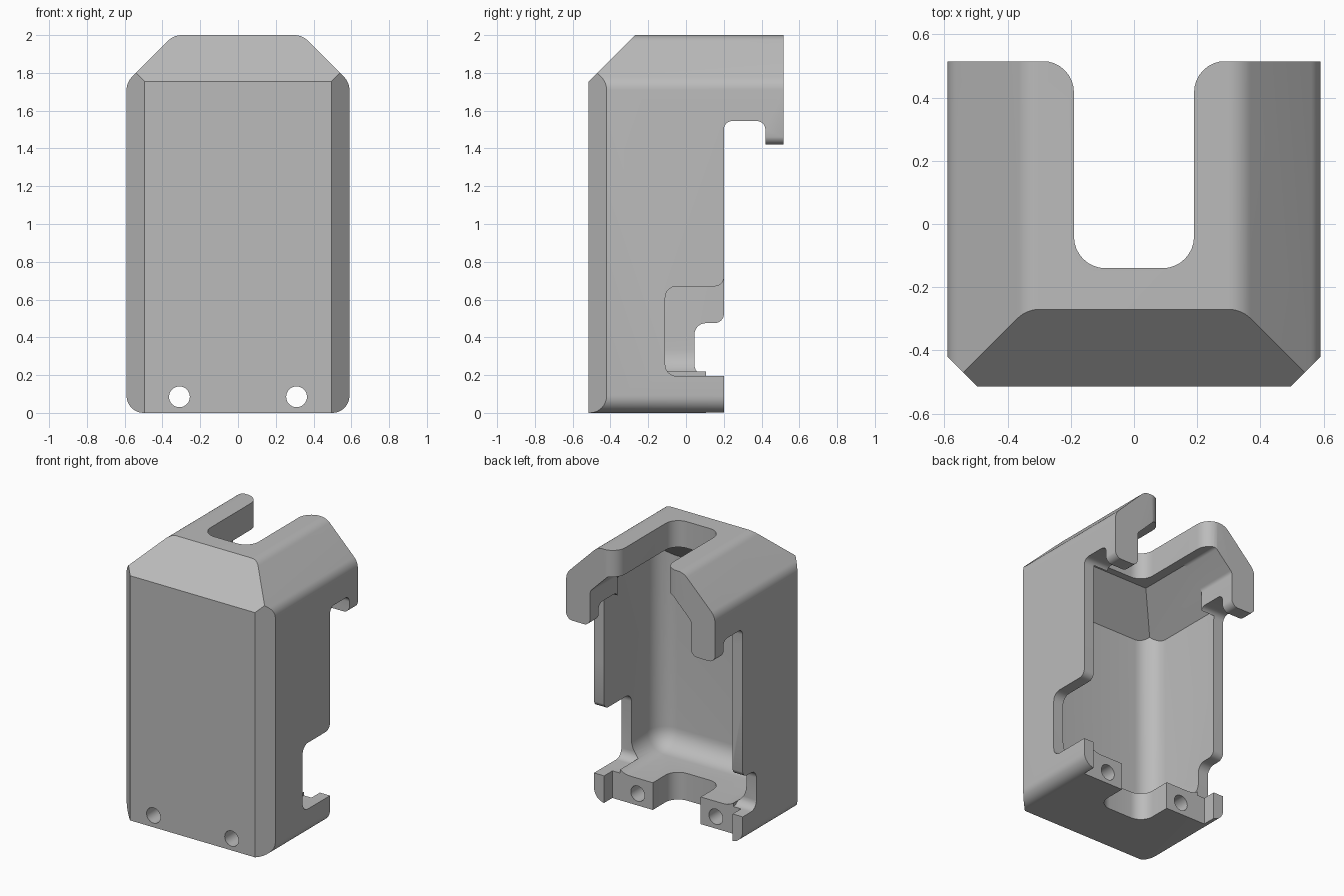
import bpy, bmesh, math
from mathutils import Vector

cube = bpy.data.objects.get("Cube")
if cube:
    bpy.data.objects.remove(cube, do_unlink=True)

grey = bpy.data.materials.new("plain grey")
grey.use_nodes = True
colour = (0.5, 0.5, 0.5, 1)
grey.diffuse_color = colour
grey.node_tree.nodes["Principled BSDF"].inputs["Base Color"].default_value = colour


def rounded(points, steps=8):
    """Outline from (a, b) or (a, b, radius) points, with arcs at the radii."""
    out = []
    for i, p in enumerate(points):
        corner = Vector(p[:2])
        if len(p) < 3:
            out.append(corner)
            continue
        to_prev = (Vector(points[i - 1][:2]) - corner).normalized()
        to_next = (Vector(points[(i + 1) % len(points)][:2]) - corner).normalized()
        half = to_prev.angle(to_next) / 2
        centre = corner + (to_prev + to_next).normalized() * p[2] / math.sin(half)
        start = corner + to_prev * p[2] / math.tan(half) - centre
        end = corner + to_next * p[2] / math.tan(half) - centre
        sweep = start.angle(end)
        for k in range(steps + 1):
            t = k / steps
            out.append(centre + (start * math.sin((1 - t) * sweep)
                                 + end * math.sin(t * sweep)) / math.sin(sweep))
    return out


def mirrored(half):
    """Closes a right-hand half outline with its mirror image."""
    return half + [(-p[0], *p[1:]) for p in reversed(half)]


def prism(points, axis, lo, hi):
    bm = bmesh.new()
    place = {"x": lambda a, b, t: (t, a, b),
             "y": lambda a, b, t: (a, t, b),
             "z": lambda a, b, t: (a, b, t)}[axis]
    outline = rounded(points)
    face = bm.faces.new([bm.verts.new(place(p.x, p.y, lo)) for p in outline])
    new = bmesh.ops.extrude_face_region(bm, geom=[face])["geom"]
    bmesh.ops.translate(bm, vec=Vector(place(0, 0, hi - lo)),
                        verts=[g for g in new if isinstance(g, bmesh.types.BMVert)])
    bmesh.ops.recalc_face_normals(bm, faces=bm.faces)
    return bm


def slice_off(bm, point, normal):
    """Removes what lies beyond a plane and caps the opening."""
    bmesh.ops.bisect_plane(bm, geom=bm.verts[:] + bm.edges[:] + bm.faces[:], dist=1e-5,
                           plane_co=point, plane_no=normal, clear_outer=True)
    bmesh.ops.holes_fill(bm, edges=[e for e in bm.edges if e.is_boundary], sides=0)


def make(name, bm):
    bmesh.ops.recalc_face_normals(bm, faces=bm.faces)
    mesh = bpy.data.meshes.new(name)
    bm.to_mesh(mesh)
    bm.free()
    obj = bpy.data.objects.new(name, mesh)
    bpy.context.collection.objects.link(obj)
    mesh.materials.append(grey)
    return obj


def box(x0, x1, y0, y1, z0, z1):
    return prism([(x0, y0), (x1, y0), (x1, y1), (x0, y1)], "z", z0, z1)


# Outer housing with chamfered front and shoulders
outer = prism(mirrored([(0.59, 0, 0.09), (0.59, 1.75, 0.1), (0.34, 2, 0.1)]),
              "y", -0.515, 0.515)
slice_off(outer, (0, -0.515, 1.755), (0, -1, 1))
for side in (1, -1):
    slice_off(outer, (side * 0.59, -0.42, 0), (side, -1, 0))
housing = make("housing", outer)

# Inner cavity: coved floor, rounded front corners, sloped ceiling
FLOOR, FRONT = 0.195, -0.43
cavity = box(-0.51, 0.51, FRONT, 0.205, FLOOR, 1.81)
soft = []
for e in cavity.edges:
    a, b = (v.co for v in e.verts)
    upright = abs(a.z - b.z) > 0.1 and a.y < 0
    floor_edge = max(a.z, b.z) < 0.5 and min(a.y, b.y) < 0
    if upright or floor_edge:
        soft.append(e)
bmesh.ops.bevel(cavity, geom=soft, offset=0.14, segments=8, profile=0.5,
                affect="EDGES", clamp_overlap=False)
slice_off(cavity, (0, FRONT, 1.57), (0, -1, 1))
for side in (1, -1):
    slice_off(cavity, (side * 0.51, 0, 1.56), (side, 0, 1))

# Space under the rear hooks, with rounded hook tips
under_hooks = prism(mirrored([(0.7, -0.5), (0.7, 1.47), (0.591, 1.47), (0.591, 1.42, 0.05),
                              (0.4, 1.42, 0.05), (0.4, 1.67, 0.04), (0.26, 1.81, 0.04)]),
                    "y", 0.2, 0.8)
hook_recess = prism([(0.2, 1), (0.2, 1.545, 0.045), (0.42, 1.545, 0.045), (0.42, 1)],
                    "x", -1, 1)

# Slot through roof and floor
slot = prism(mirrored([(0.6, 0.8), (0.6, 0.516), (0.19, 0.516, 0.1), (0.19, -0.14, 0.1)]),
             "z", -0.5, 2.5)


# Side wall notches
def notch(depth_y, top, x0, x1):
    return prism([(0.4, FLOOR), (depth_y, FLOOR, 0.06), (depth_y, top, 0.06),
                  (0.201, top, 0.05), (0.201, top + 0.1), (0.4, top + 0.1)], "x", x0, x1)


cutters = [cavity, under_hooks, hook_recess, slot,
           box(-0.51, 0.51, 0.105, 0.9, -0.5, 0.6),
           notch(-0.11, 0.67, 0.45, 0.8),
           notch(0.045, 0.475, -0.8, -0.45)]

# Screw holes through the front and the floor blocks
for side in (1, -1):
    ring = [(side * 0.31 + 0.055 * math.cos(math.tau * k / 32),
             0.085 + 0.055 * math.sin(math.tau * k / 32)) for k in range(32)]
    cutters.append(prism(ring, "y", -0.8, 0.8))

bpy.ops.object.select_all(action="DESELECT")
housing.select_set(True)
bpy.context.view_layer.objects.active = housing
for bm in cutters:
    cutter = make("cutter", bm)
    cutter.hide_render = True
    mod = housing.modifiers.new("cut", "BOOLEAN")
    mod.operation = "DIFFERENCE"
    mod.solver = "EXACT"
    mod.object = cutter
    bpy.ops.object.modifier_apply(modifier=mod.name)
    bpy.data.objects.remove(cutter, do_unlink=True)

bpy.ops.object.shade_smooth_by_angle(angle=math.radians(25))
